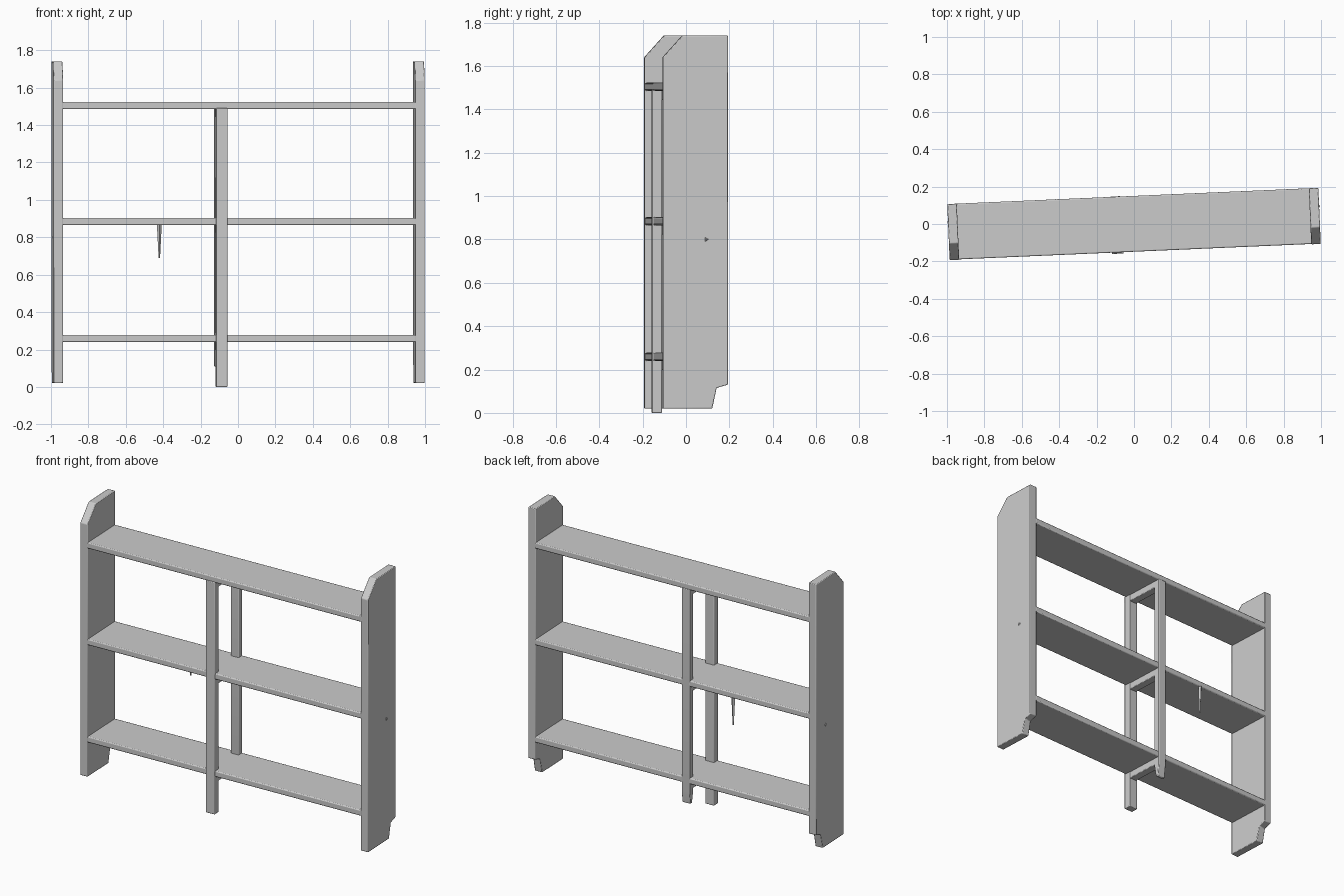
import bpy, bmesh, math
from mathutils import Matrix

if "Cube" in bpy.data.objects:
    bpy.data.objects.remove(bpy.data.objects["Cube"])

TURN = Matrix.Rotation(math.radians(2.5), 4, 'Z')   # the whole unit stands slightly turned


def finish(name, bm, bevel=0.004):
    bmesh.ops.recalc_face_normals(bm, faces=bm.faces)
    mesh = bpy.data.meshes.new(name)
    bm.to_mesh(mesh)
    bm.free()
    ob = bpy.data.objects.new(name, mesh)
    bpy.context.collection.objects.link(ob)
    ob.matrix_world = TURN
    if bevel:
        mod = ob.modifiers.new("soft_edges", 'BEVEL')
        mod.width = bevel
        mod.segments = 2
    bpy.ops.object.select_all(action='DESELECT')
    bpy.context.view_layer.objects.active = ob
    ob.select_set(True)
    bpy.ops.object.shade_smooth_by_angle(angle=math.radians(35))
    return ob


def extrude_yz(name, profile, x0, x1, bevel=0.004):
    """Side profile in (y, z) extruded from x0 to x1."""
    bm = bmesh.new()
    face = bm.faces.new([bm.verts.new((x0, y, z)) for y, z in profile])
    geo = bmesh.ops.extrude_face_region(bm, geom=[face])['geom']
    moved = [v for v in geo if isinstance(v, bmesh.types.BMVert)]
    bmesh.ops.translate(bm, verts=moved, vec=(x1 - x0, 0, 0))
    return finish(name, bm, bevel)


def box(name, x0, x1, y0, y1, z0, z1, bevel=0.004):
    return extrude_yz(name, [(y0, z0), (y1, z0), (y1, z1), (y0, z1)], x0, x1, bevel)


def spike(name, matrix, r1, r2, depth, sides):
    bm = bmesh.new()
    bmesh.ops.create_cone(bm, cap_ends=True, segments=sides, radius1=r1,
                          radius2=r2, depth=depth, matrix=matrix)
    return finish(name, bm, 0)


# Side panels: clipped front top corner, notched back foot
panel = [(-0.15, 0.02), (0.078, 0.02), (0.098, 0.115), (0.15, 0.13),
         (0.15, 1.74), (-0.06, 1.74), (-0.15, 1.64)]
for side, s in (("left", -1), ("right", 1)):
    extrude_yz(side + "_panel", panel, s * 0.942, s * 0.993)
    # Small wedge-shaped peg nearly flush with the outer face
    place = (Matrix.Translation((s * 0.990, 0.05, 0.80))
             @ Matrix.Rotation(s * math.pi / 2, 4, 'Y'))
    spike(side + "_peg", place, 0.03, 0.004, 0.014, 3)

# Shelves with a cross rail under each, joining the two posts
for label, z in (("lower", 0.24), ("middle", 0.865), ("upper", 1.485)):
    box(label + "_shelf", -0.95, 0.95, -0.148, 0.15, z, z + 0.038, 0.006)
    box(label + "_cross_rail", -0.118, -0.066, -0.13, 0.13, z - 0.042, z + 0.005)

# Middle posts: the front one reaches the floor, the back one ends in a tapered tip
box("front_post", -0.125, -0.063, -0.155, -0.108, 0.0, 1.49)
extrude_yz("back_post", [(0.125, 0.11), (0.143, 0.11), (0.152, 0.19), (0.152, 1.49),
                         (0.11, 1.49), (0.11, 0.19)], -0.122, -0.066)

# Thin spike hanging from the back of the middle shelf
spike("hanging_spike", Matrix.Translation((-0.415, 0.14, 0.78)), 0.004, 0.013, 0.18, 4)
